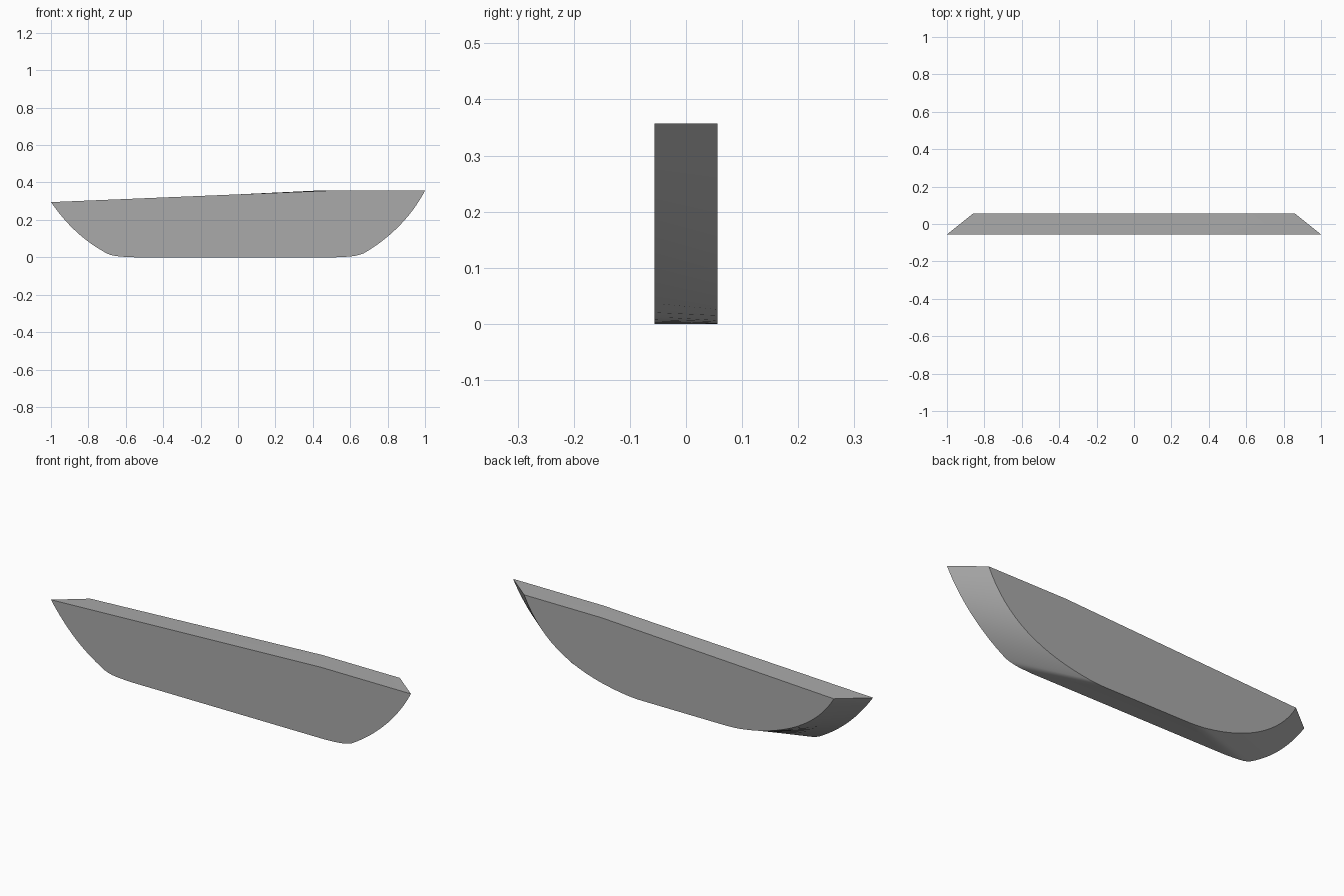
import bpy
import bmesh
import math
from mathutils import Vector
from mathutils.geometry import interpolate_bezier

default = bpy.data.objects.get("Cube")
if default:
    bpy.data.objects.remove(default)

HALF = 0.056    # half the plate thickness

grey = bpy.data.materials.new("plain grey")
grey.use_nodes = True
colour = (0.4, 0.4, 0.4, 1)
grey.diffuse_color = colour
grey.node_tree.nodes["Principled BSDF"].inputs["Base Color"].default_value = colour


def bend(points, steps):
    """Points along a cubic curve given as four (x, z) pairs."""
    return interpolate_bezier(*[Vector(p) for p in points], steps)


def end_curve(arc, fillet):
    """One rising end: a long arc, then a short turn into the flat base."""
    return bend(arc, 16) + bend(fillet, 6)[1:]


def outline(left, right, knuckle):
    """Closed outline: left end, base, right end, then the sloping top."""
    return left + right[::-1] + [Vector(knuckle)]


# Wide outline on the front, narrower and rounder outline on the back
front = outline(
    end_curve([(-1, .295), (-.92, .18), (-.83, .09), (-.7, .02)],
              [(-.7, .02), (-.67, .005), (-.63, .003), (-.55, 0)]),
    end_curve([(1, .357), (.93, .22), (.81, .1), (.67, .02)],
              [(.67, .02), (.63, .005), (.6, .003), (.52, 0)]),
    (.5, .357))
back = outline(
    end_curve([(-.86, .295), (-.78, .15), (-.6, .04), (-.35, .006)],
              [(-.35, .006), (-.32, .002), (-.28, 0), (-.24, 0)]),
    end_curve([(.86, .357), (.77, .16), (.6, .045), (.3, .006)],
              [(.3, .006), (.27, .002), (.24, 0), (.2, 0)]),
    (.43, .357))

# Loft the two outlines into one solid
bm = bmesh.new()
rings = [[bm.verts.new((p.x, y, p.y)) for p in ring]
         for ring, y in ((front, -HALF), (back, HALF))]
for ring in rings:
    bm.faces.new(ring)
count = len(front)
for i in range(count):
    j = (i + 1) % count
    bm.faces.new((rings[0][i], rings[0][j], rings[1][j], rings[1][i]))
bmesh.ops.recalc_face_normals(bm, faces=bm.faces)

mesh = bpy.data.meshes.new("hull_slice")
bm.to_mesh(mesh)
bm.free()
mesh.materials.append(grey)
hull = bpy.data.objects.new("hull_slice", mesh)
bpy.context.collection.objects.link(hull)

# Smooth curved underside with crisp rims
bpy.ops.object.select_all(action='DESELECT')
hull.select_set(True)
bpy.context.view_layer.objects.active = hull
bpy.ops.object.shade_smooth_by_angle(angle=math.radians(30))
